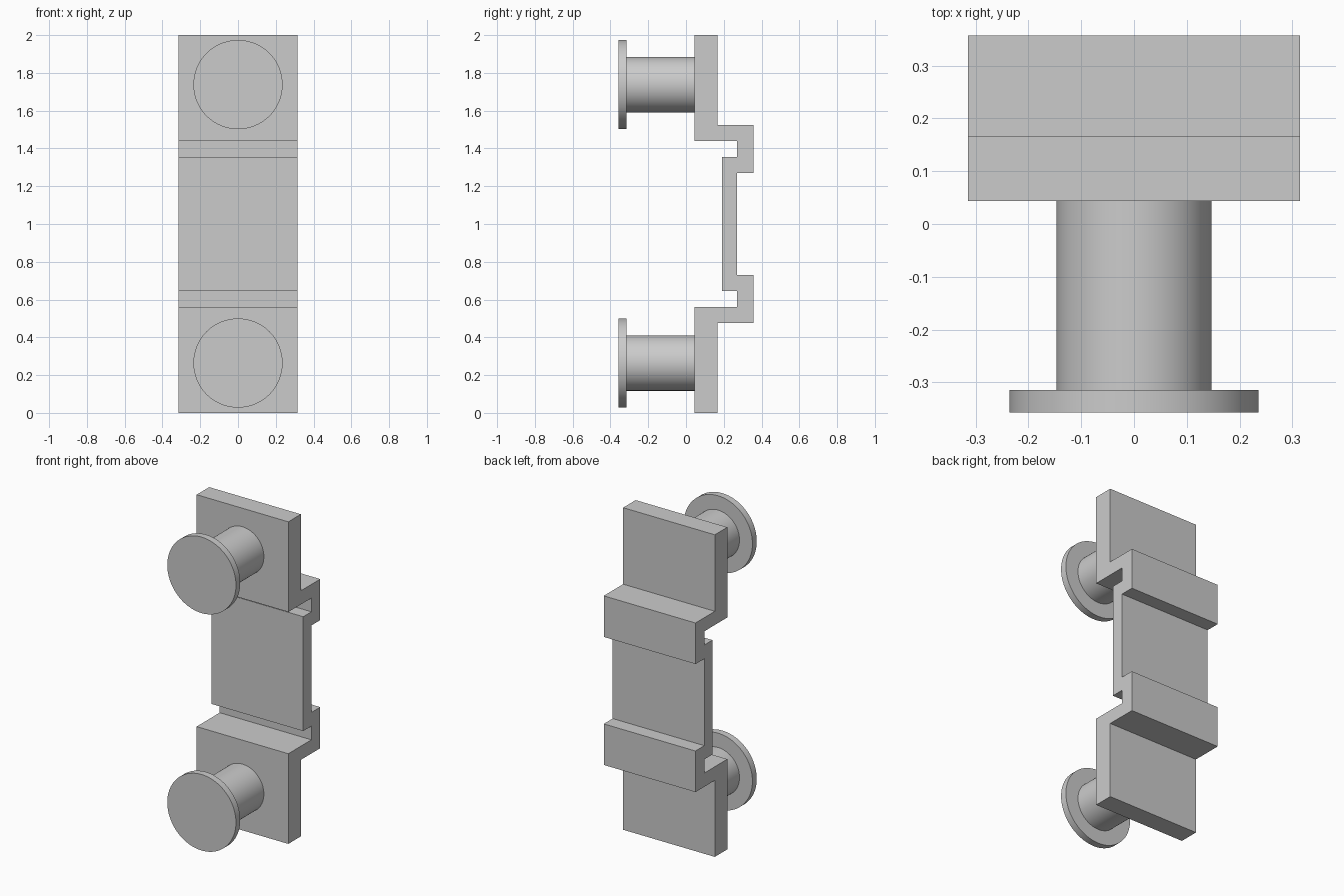
import bpy
import bmesh
from math import pi
from mathutils import Matrix

cube = bpy.data.objects.get("Cube")
if cube:
    bpy.data.objects.remove(cube, do_unlink=True)

grey = bpy.data.materials.new("plain grey")
grey.use_nodes = True
colour = (0.6, 0.6, 0.6, 1)
grey.diffuse_color = colour
grey.node_tree.nodes["Principled BSDF"].inputs["Base Color"].default_value = colour


def make_object(name, bm):
    bmesh.ops.recalc_face_normals(bm, faces=bm.faces)
    mesh = bpy.data.meshes.new(name)
    bm.to_mesh(mesh)
    bm.free()
    mesh.materials.append(grey)
    obj = bpy.data.objects.new(name, mesh)
    bpy.context.collection.objects.link(obj)
    return obj


# Stepped plate: lower half of the (y, z) side outline, mirrored about mid height
HALF_WIDTH = 0.315
back = [(0.167, 0), (0.167, 0.475), (0.357, 0.475), (0.357, 0.73), (0.27, 0.73)]
front = [(0.19, 0.645), (0.27, 0.645), (0.27, 0.56), (0.044, 0.56), (0.044, 0)]


def flip(points):
    return [(y, 2 - z) for y, z in reversed(points)]


outline = back + flip(back) + flip(front) + front
bm = bmesh.new()
side = bm.faces.new([bm.verts.new((-HALF_WIDTH, y, z)) for y, z in outline])
swept = bmesh.ops.extrude_face_region(bm, geom=[side])["geom"]
bmesh.ops.translate(bm, vec=(2 * HALF_WIDTH, 0, 0),
                    verts=[v for v in swept if isinstance(v, bmesh.types.BMVert)])
make_object("stepped_plate", bm)


# Round pegs with wide flat heads
def cylinder(name, radius, y0, y1, z):
    bm = bmesh.new()
    place = Matrix.Translation((0, (y0 + y1) / 2, z)) @ Matrix.Rotation(pi / 2, 4, "X")
    bmesh.ops.create_cone(bm, cap_ends=True, segments=96, radius1=radius,
                          radius2=radius, depth=y1 - y0, matrix=place)
    obj = make_object(name, bm)
    bpy.ops.object.select_all(action="DESELECT")
    obj.select_set(True)
    bpy.context.view_layer.objects.active = obj
    bpy.ops.object.shade_smooth_by_angle()


for label, z in (("lower", 0.264), ("upper", 1.738)):
    cylinder(label + "_peg_shaft", 0.147, -0.315, 0.044, z)
    cylinder(label + "_peg_head", 0.236, -0.357, -0.315, z)
